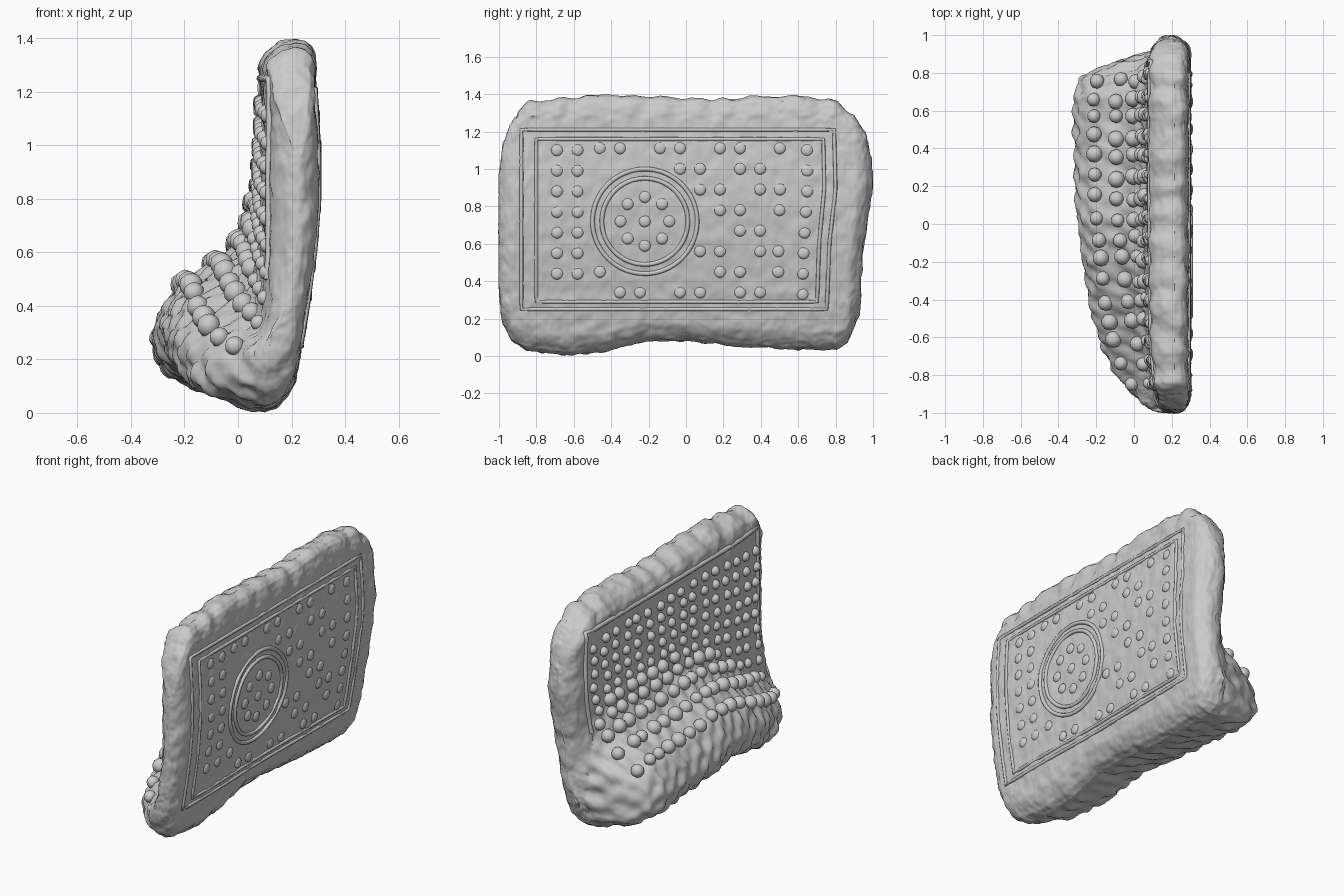
import bpy, bmesh, math, random
from mathutils import Vector, Matrix, noise

if "Cube" in bpy.data.objects:
    bpy.data.objects.remove(bpy.data.objects["Cube"])

random.seed(4)
NY, NZ = 230, 95


def lerp(table, x):
    # piecewise interpolation of (key, value) pairs
    if x <= table[0][0]:
        return table[0][1]
    for (a, p), (b, q) in zip(table, table[1:]):
        if x <= b:
            return p + (q - p) * (x - a) / (b - a)
    return table[-1][1]


# cross-section: outer face, inner face with the turned-up foot, and spine
OUTER = [(0, .1), (.015, .145), (.05, .18), (.1, .21), (.2, .23), (.4, .26), (.6, .285),
         (.8, .3), (1, .3), (1.2, .29), (1.32, .285), (1.37, .27), (1.39, .25), (1.4, .215)]
INNER = [(0, .1), (.01, .03), (.06, -.14), (.11, -.26), (.17, -.305), (.26, -.32), (.34, -.3),
         (.42, -.24), (.48, -.16), (.53, -.08), (.59, -.01), (.68, .04), (.8, .065), (1.1, .085),
         (1.25, .085), (1.3, .08), (1.35, .11), (1.385, .16), (1.4, .215)]
SPINE = [(0, .11), (.2, .18), (.8, .2), (1.4, .21)]
# side outline, then reach and relative height of the foot at each y
TOP = [(-1, 1.0), (-.985, 1.11), (-.95, 1.22), (-.9, 1.31), (-.84, 1.36), (-.7, 1.375), (-.42, 1.4),
       (-.1, 1.385), (.15, 1.37), (.45, 1.395), (.7, 1.385), (.82, 1.36), (.91, 1.29),
       (.97, 1.2), (1, 1.05)]
BOTTOM = [(-1, .3), (-.98, .17), (-.93, .08), (-.85, .03), (-.65, .005), (-.45, .02), (-.2, .08),
          (0, .08), (.3, .05), (.6, .035), (.87, .03), (.94, .07), (1, .22)]
REACH = [(-1, .06), (-.9, .0), (-.8, -.1), (-.65, -.17), (-.4, -.24), (-.1, -.28), (.1, -.31),
         (.7, -.32), (.82, -.29), (.88, -.2), (.94, -.05), (1, .09)]
HEIGHT = [(-1, .35), (-.85, .5), (-.6, .72), (-.3, .9), (0, 1), (.7, 1), (.9, .85), (1, .6)]
THIN = [(-1, .05), (-.85, .02), (-.6, 0)]


def surface(y, w, side):
    """Point on the body; w is 0..1.4 up the section, side +1 outer, -1 inner."""
    zb, zt = lerp(BOTTOM, y), lerp(TOP, y)
    z = zb + (zt - zb) * w / 1.4
    if side > 0:
        x = lerp(OUTER, w)
    else:
        x = lerp(INNER, min(w / lerp(HEIGHT, y), max(w, .95)))
        if x < .1:
            x = .1 + (x - .1) * (.1 - lerp(REACH, y)) / .42
        x += lerp(THIN, y) * lerp([(.2, 0), (.6, 1), (1.3, 1), (1.4, 0)], w)
    e = max(0, (abs(y) - .9) / .1)
    mid = lerp(SPINE, w) - .02 * y
    x = mid + (x - mid) * math.sqrt(max(0, 1 - e * e))
    # the lower part of the +y end is drawn in
    tuck = lerp([(.1, .08), (.6, .05), (.9, 0), (1.4, .02)], z)
    return Vector((x, y - max(0, y - .4) / .6 * tuck, z))


def at(y, z, side):
    """Point on the body at a given height."""
    zb, zt = lerp(BOTTOM, y), lerp(TOP, y)
    return surface(y, (z - zb) / (zt - zb) * 1.4, side)


def finish(name, bm):
    bmesh.ops.recalc_face_normals(bm, faces=bm.faces)
    mesh = bpy.data.meshes.new(name)
    bm.to_mesh(mesh)
    bm.free()
    ob = bpy.data.objects.new(name, mesh)
    bpy.context.collection.objects.link(ob)
    bpy.context.view_layer.objects.active = ob
    ob.select_set(True)
    bpy.ops.object.shade_smooth_by_angle(angle=math.radians(40))
    ob.select_set(False)


# lofted cushion-like body
bm = bmesh.new()
ws = [.7 * (1 - math.cos(math.pi * i / NZ)) for i in range(NZ + 1)]
loop = [(w, 1) for w in ws] + [(w, -1) for w in ws[-2:0:-1]]
rings = []
for j in range(NY + 1):
    y = math.sin(math.pi * (j / NY - .5)) * .9999
    rings.append([bm.verts.new(surface(y, w, s)) for w, s in loop])
n = len(loop)
for a, b in zip(rings, rings[1:]):
    for i in range(n):
        bm.faces.new((a[i], a[(i + 1) % n], b[(i + 1) % n], b[i]))
bm.faces.new(rings[0])
bm.faces.new(rings[-1][::-1])
bmesh.ops.recalc_face_normals(bm, faces=bm.faces)
bm.normal_update()
# lumpy hand-made surface: fine grain outside, scalloped top, knobbly foot
moves = []
for v in bm.verts:
    x, y, z = v.co
    d = .007 * noise.noise(v.co * 16) + .004 * noise.noise(v.co * 40)
    if z > 1.28:
        d += .006 * math.sin(y * 34 + 4 * noise.noise(v.co * 3))
    if x < .06:
        d += .014 * noise.noise(v.co * 13) + .008 * math.sin(y * 55) * math.sin(z * 50)
    moves.append(v.co + v.normal * d)
for v, p in zip(bm.verts, moves):
    v.co = p
finish("padded_body", bm)


def beads(name, spots, flat):
    # small domes half sunk into one face: (centre, radius)
    bm = bmesh.new()
    for p, r in spots:
        m = Matrix.Translation(p) @ Matrix.Diagonal((flat, 1, 1, 1))
        bmesh.ops.create_icosphere(bm, subdivisions=2, radius=r, matrix=m)
    finish(name, bm)


# knobs on the inner face, big and round in the fold, small on the panel
spots = []
for i in range(16):
    for k in range(10):
        y = -.84 + i * .109 + random.uniform(-.015, .015)
        w = .44 * lerp(HEIGHT, y) + k * (1.24 - .44 * lerp(HEIGHT, y)) / 10
        big = surface(y, w, -1).x < .06
        r = random.uniform(.036, .046) if big else .03
        spots.append((surface(y, w, -1) + Vector((0, 0, .012 if big else 0)), r))
beads("inner_knobs", spots, 1)

# outer studs: vertical columns at the left and right, diagonal lattice between
CY, CZ, CR = -.22, .72, .28
spots = [(y, .44 + k * .11) for y in (-.69, -.58) for k in range(7)]
spots += [(.65, .33 + k * .11) for k in range(8)]
for i in range(10):
    for k in range(8):
        y, z = -.46 + i * .107, .34 + k * .11
        if (i + k) % 3 and math.hypot(y - CY, z - CZ) > CR + .05:
            spots.append((y, z))
# medallion flower
spots += [(CY, CZ)] + [(CY + .13 * math.cos(math.tau * k / 8), CZ + .13 * math.sin(math.tau * k / 8))
                       for k in range(8)]
beads("outer_studs", [(at(y, z, 1), .032) for y, z in spots], .4)


def cord(name, points, r, cyclic=True):
    # raised cord following a face
    cu = bpy.data.curves.new(name, 'CURVE')
    cu.dimensions = '3D'
    cu.bevel_depth = r
    cu.bevel_resolution = 2
    sp = cu.splines.new('POLY')
    sp.points.add(len(points) - 1)
    for p, co in zip(sp.points, points):
        p.co = (*co, 1)
    sp.use_cyclic_u = cyclic
    bpy.context.collection.objects.link(bpy.data.objects.new(name, cu))


def path(corners, side, n=24):
    return [at(a[0] + (b[0] - a[0]) * i / n, a[1] + (b[1] - a[1]) * i / n, side)
            for a, b in zip(corners, corners[1:]) for i in range(n)]


for k, r in enumerate((CR, CR - .05)):
    cord(f"medallion_ring_{k}", [at(CY + r * math.cos(math.tau * i / 64),
                                    CZ + r * math.sin(math.tau * i / 64), 1)
                                 for i in range(64)], .012)
for k, (a, b, c, d) in enumerate([(-.88, .8, .25, 1.21), (-.8, .74, .29, 1.16)]):
    cord(f"outer_border_{k}", path([(a, c), (b, c), (b, d), (a, d), (a, c)], 1), .01)
# open border of the inner panel, running down both sides
cord("inner_border", path([(-.87, .5), (-.87, 1.25), (.87, 1.25), (.87, .6)], -1), .014, False)
